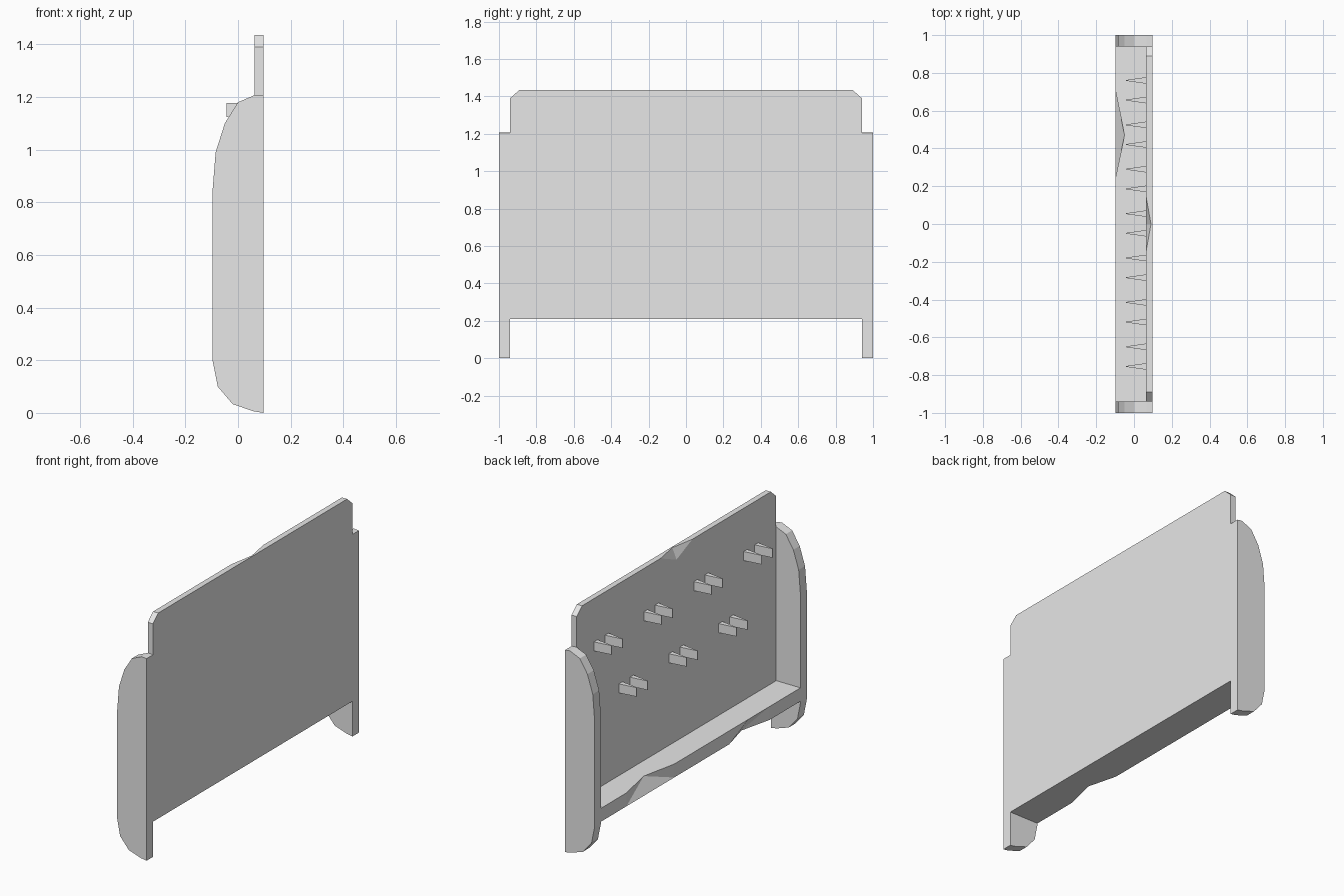
import bpy
import bmesh

cube = bpy.data.objects.get("Cube")
if cube:
    bpy.data.objects.remove(cube, do_unlink=True)

GREY = (0.8, 0.8, 0.8, 1.0)
grey = bpy.data.materials.new("light_grey")
grey.use_nodes = True
grey.diffuse_color = GREY
grey.node_tree.nodes["Principled BSDF"].inputs["Base Color"].default_value = GREY


def loft(name, sections):
    """Skin equal-length point rings and cap both ends."""
    bm = bmesh.new()
    rings = [[bm.verts.new(p) for p in ring] for ring in sections]
    for a, b in zip(rings, rings[1:]):
        n = len(a)
        for i in range(n):
            j = (i + 1) % n
            bm.faces.new((a[i], a[j], b[j], b[i]))
    bm.faces.new(rings[0])
    bm.faces.new(rings[-1])
    # split the warped faces around the notches cleanly
    bmesh.ops.connect_verts_nonplanar(bm, angle_limit=0.01, faces=bm.faces[:])
    bmesh.ops.recalc_face_normals(bm, faces=bm.faces[:])
    mesh = bpy.data.meshes.new(name)
    bm.to_mesh(mesh)
    bm.free()
    mesh.materials.append(grey)
    obj = bpy.data.objects.new(name, mesh)
    bpy.context.collection.objects.link(obj)
    return obj


FACE, INNER, FRONT = 0.097, 0.063, -0.097
SIDE, BASE, SHELF = 0.94, 0.21, 0.29

# Upright plate with clipped top corners and a small nick in the top edge
plate = [(-SIDE, 1.39, INNER), (-0.89, 1.435, INNER), (-0.15, 1.435, INNER),
         (0, 1.435, 0.09), (0.15, 1.435, INNER), (0.89, 1.435, INNER),
         (SIDE, 1.39, INNER)]
loft("back_plate", [[(FACE, y, BASE), (FACE, y, top), (edge, y, top),
                     (INNER, y, 1.37), (INNER, y, BASE)]
                    for y, top, edge in plate])

# Shelf with one worn spot on its upper edge and one on its lower edge
shelf = [(-SIDE, FRONT, FRONT), (-0.65, FRONT, FRONT), (-0.45, FRONT, -0.05),
         (-0.27, FRONT, FRONT), (0.25, FRONT, FRONT), (0.47, -0.05, FRONT),
         (0.7, FRONT, FRONT), (SIDE, FRONT, FRONT)]
loft("shelf", [[(INNER, y, BASE), (INNER, y, SHELF), (upper, y, SHELF),
                (lower, y, BASE)] for y, upper, lower in shelf])

# Rounded end panels
outline = [(FACE, 0), (FACE, 1.205), (0.065, 1.208), (0, 1.18), (-0.05, 1.1),
           (-0.085, 0.99), (FRONT, 0.84), (FRONT, 0.2), (-0.077, 0.1),
           (-0.02, 0.033), (0.06, 0.006)]
for side, name in ((-1, "end_panel_near"), (1, "end_panel_far")):
    loft(name, [[(x, side * y, z) for x, z in outline] for y in (SIDE, 1.0)])

# Paired wedge hooks, alternating between an upper and a lower row
for i in range(7):
    middle = 0.708 - 0.235 * i
    height = 0.81 if i % 2 else 1.15
    for step in (-0.052, 0.052):
        y = middle + step
        wedge = [(0.07, y - 0.018), (0.07, y + 0.018),
                 (-0.043, y + 0.002), (-0.043, y - 0.002)]
        loft("hook", [[(x, v, height + dz) for x, v in wedge]
                      for dz in (-0.027, 0.027)])
